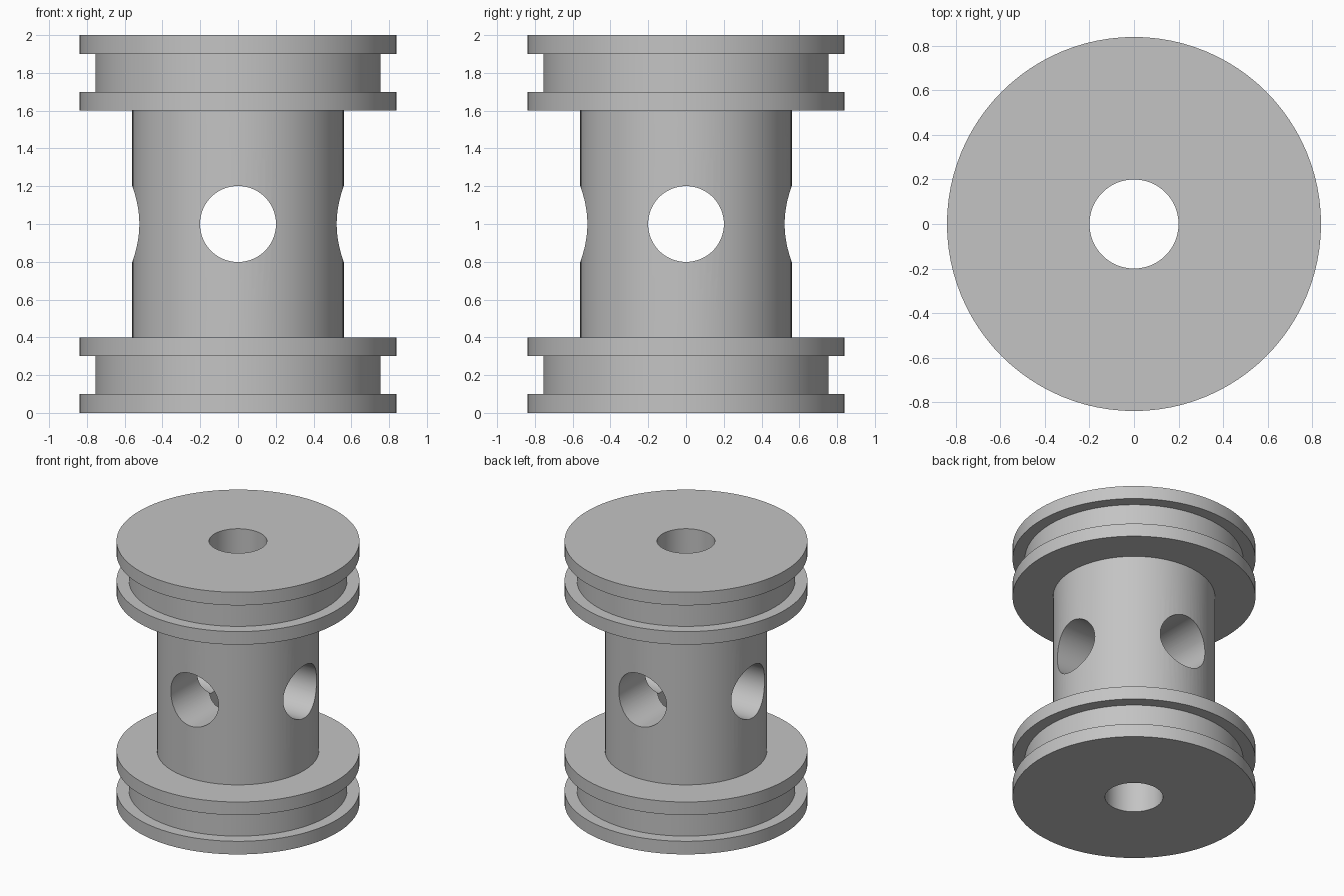
import bpy
import bmesh
import math

default = bpy.data.objects.get("Cube")
if default:
    bpy.data.objects.remove(default, do_unlink=True)

SEGMENTS = 96
BORE = 0.2

steel = bpy.data.materials.new("plain grey")
steel.use_nodes = True
grey = (0.55, 0.55, 0.55, 1)
steel.diffuse_color = grey
steel.node_tree.nodes["Principled BSDF"].inputs["Base Color"].default_value = grey


def add_object(name, bm):
    mesh = bpy.data.meshes.new(name)
    bmesh.ops.recalc_face_normals(bm, faces=bm.faces)
    bm.to_mesh(mesh)
    bm.free()
    mesh.materials.append(steel)
    obj = bpy.data.objects.new(name, mesh)
    bpy.context.collection.objects.link(obj)
    return obj


def lathe(name, profile):
    """Spin a closed (radius, height) profile around z."""
    bm = bmesh.new()
    rings = []
    for i in range(SEGMENTS):
        a = math.tau * i / SEGMENTS
        rings.append([bm.verts.new((r * math.cos(a), r * math.sin(a), z))
                      for r, z in profile])
    n = len(profile)
    for i in range(SEGMENTS):
        here, after = rings[i], rings[(i + 1) % SEGMENTS]
        for j in range(n):
            k = (j + 1) % n
            bm.faces.new((here[j], after[j], after[k], here[k]))
    return add_object(name, bm)


def cross_cutter(name, radius, rotation):
    bm = bmesh.new()
    bmesh.ops.create_cone(bm, cap_ends=True, segments=SEGMENTS,
                          radius1=radius, radius2=radius, depth=2)
    obj = add_object(name, bm)
    obj.location.z = 1
    obj.rotation_euler = rotation
    obj.hide_render = True
    return obj


# Lower half of the outline: flange, groove, flange, barrel
lower = [(0.84, 0), (0.84, 0.1), (0.755, 0.1), (0.755, 0.3),
         (0.84, 0.3), (0.84, 0.4), (0.56, 0.4)]
upper = [(r, 2 - z) for r, z in reversed(lower)]
spool = lathe("grooved_spool", [(BORE, 0)] + lower + upper + [(BORE, 2)])

# Cross holes, a hair off the bore size so the cuts never coincide
quarter = math.pi / 2
cutters = [cross_cutter("side_hole_cutter", BORE + 0.0007, (0, quarter, 0)),
           cross_cutter("front_hole_cutter", BORE + 0.0013, (quarter, 0, 0))]
for cutter in cutters:
    mod = spool.modifiers.new(cutter.name, 'BOOLEAN')
    mod.operation = 'DIFFERENCE'
    mod.solver = 'EXACT'
    mod.object = cutter

bpy.ops.object.select_all(action='DESELECT')
spool.select_set(True)
bpy.context.view_layer.objects.active = spool
for mod in list(spool.modifiers):
    bpy.ops.object.modifier_apply(modifier=mod.name)
for cutter in cutters:
    bpy.data.objects.remove(cutter, do_unlink=True)

bpy.ops.object.shade_smooth_by_angle(angle=math.radians(30))
